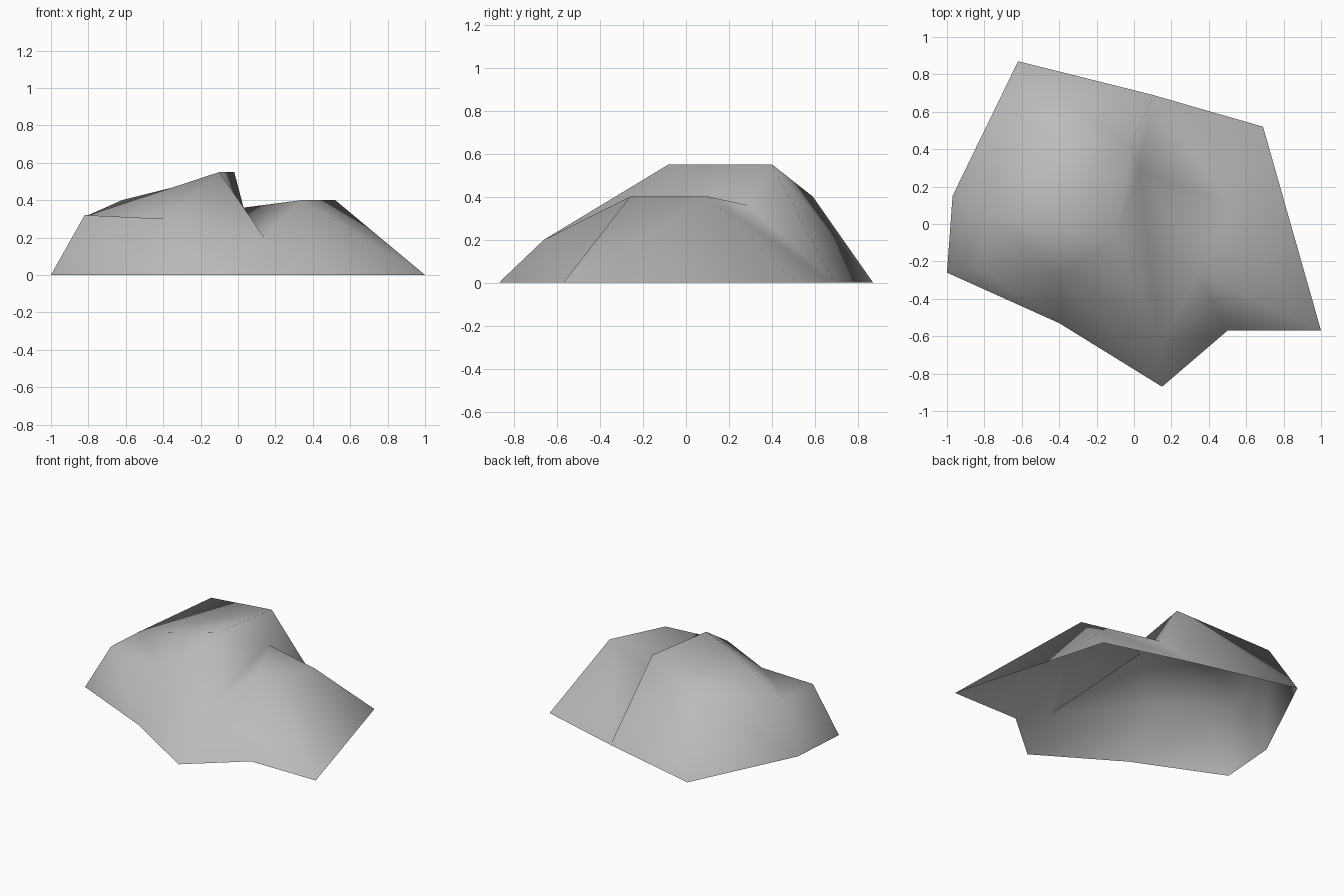
import bpy
import bmesh

# Remove the default cube only
cube = bpy.data.objects.get("Cube")
if cube:
    bpy.data.objects.remove(cube, do_unlink=True)

# Stone colour
stone = bpy.data.materials.new("stone_grey")
stone.use_nodes = True
GREY = (0.5, 0.5, 0.5, 1)
stone.diffuse_color = GREY
stone.node_tree.nodes["Principled BSDF"].inputs["Base Color"].default_value = GREY

# Corners where the rock meets the ground
ground = {
    "west": (-1, -.26), "southwest": (-.4, -.53), "south": (.15, -.87),
    "notch": (.5, -.57), "southeast": (1, -.57), "northeast": (.69, .52),
    "north": (.1, .69), "northwest": (-.62, .87), "westback": (-.97, .15),
}

# Corners of the ridge, shoulders and valley above the ground
upper = {
    "shoulder_front": (-.82, -.23, .32), "shoulder_back": (-.8, .05, .32),
    "back_knoll": (-.62, .59, .4),
    "ridge_back": (-.02, .4, .55), "ridge_front": (-.1, -.08, .55),
    "front_dip": (-.39, -.28, .3), "toe": (.14, -.66, .2),
    "shelf_front": (.34, -.26, .4), "shelf_back": (.52, .1, .4),
    "valley": (.03, .29, .36),
}

bm = bmesh.new()
corner = {name: bm.verts.new((x, y, 0)) for name, (x, y) in ground.items()}
corner.update({name: bm.verts.new(co) for name, co in upper.items()})


def fan(hub, *rim):
    """Add triangles from the hub to each pair of neighbours on the rim."""
    for first, second in zip(rim, rim[1:]):
        face = bm.faces.new([corner[hub], corner[first], corner[second]])
        face.smooth = True
        face.normal_update()
        if face.normal.z < 0:
            face.normal_flip()


# West slope and shoulder
fan("west", "southwest", "shoulder_front", "shoulder_back", "westback")
# Front hollow
fan("front_dip", "ridge_front", "shoulder_back", "shoulder_front",
    "southwest", "south", "toe", "ridge_front")
# Back knoll
fan("back_knoll", "ridge_back", "northwest", "westback",
    "shoulder_back", "ridge_back")
# Main ridge and the steep drop beside it
fan("ridge_back", "shoulder_back", "ridge_front", "valley",
    "north", "northwest")
# Front toe
fan("toe", "ridge_front", "valley", "shelf_front", "notch", "south")
# East shelf
fan("shelf_front", "notch", "southeast", "shelf_back", "valley")
fan("shelf_back", "southeast", "northeast", "north", "valley")

# Rock shell, open underneath
mesh = bpy.data.meshes.new("rock")
bm.to_mesh(mesh)
bm.free()
mesh.materials.append(stone)
rock = bpy.data.objects.new("rock", mesh)
bpy.context.collection.objects.link(rock)
